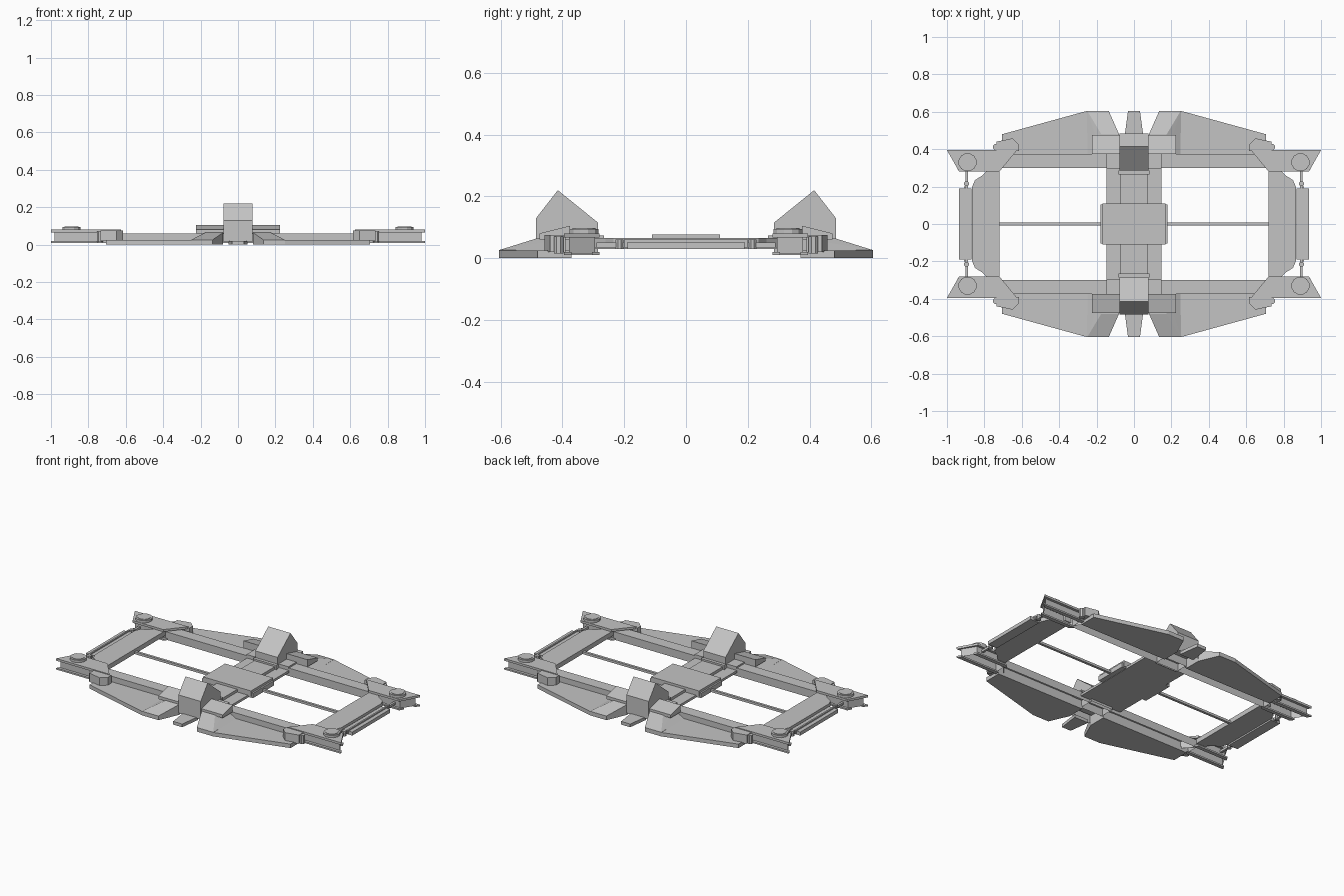
import bpy, bmesh, math
from mathutils import Vector

cube = bpy.data.objects.get("Cube")
if cube:
    bpy.data.objects.remove(cube, do_unlink=True)

steel = bpy.data.materials.new("frame_grey")
steel.use_nodes = True
GREY = (0.55, 0.55, 0.55, 1)
steel.diffuse_color = GREY
steel.node_tree.nodes["Principled BSDF"].inputs["Base Color"].default_value = GREY


def finish(name, bm, mirror, hollow=False):
    """Make an object, mirrored over the named axes; hollow parts have no underside."""
    bmesh.ops.recalc_face_normals(bm, faces=bm.faces)
    if hollow:
        low = min(v.co.z for v in bm.verts) + .001
        under = [f for f in bm.faces if all(v.co.z < low for v in f.verts)]
        bmesh.ops.delete(bm, geom=under, context="FACES")
    mesh = bpy.data.meshes.new(name)
    bm.to_mesh(mesh)
    bm.free()
    mesh.materials.append(steel)
    ob = bpy.data.objects.new(name, mesh)
    bpy.context.collection.objects.link(ob)
    if mirror:
        mod = ob.modifiers.new("mirror", "MIRROR")
        mod.use_axis = ("x" in mirror, "y" in mirror, False)
        mod.use_mirror_merge = False


def prism(name, outline, lo, hi, mirror="", axis="z", hollow=False):
    """Extrude an outline along z, or a (y, z) outline along x."""
    bm = bmesh.new()
    place = (lambda a, b, c: (a, b, c)) if axis == "z" else (lambda a, b, c: (c, a, b))
    face = bm.faces.new([bm.verts.new(place(a, b, lo)) for a, b in outline])
    new = bmesh.ops.extrude_face_region(bm, geom=[face])["geom"]
    step = Vector(place(0, 0, hi - lo))
    bmesh.ops.translate(bm, vec=step, verts=[v for v in new if isinstance(v, bmesh.types.BMVert)])
    finish(name, bm, mirror, hollow)


def box(name, x, y, z, mirror="", hollow=False):
    outline = [(x[0], y[0]), (x[1], y[0]), (x[1], y[1]), (x[0], y[1])]
    prism(name, outline, *z, mirror, hollow=hollow)


def hull(name, points, mirror):
    bm = bmesh.new()
    for p in points:
        bm.verts.new(p)
    bmesh.ops.convex_hull(bm, input=bm.verts[:])
    bmesh.ops.dissolve_limit(bm, angle_limit=0.01, verts=bm.verts[:], edges=bm.edges[:])
    finish(name, bm, mirror)


def disc(name, x, y, r, z, sides, mirror):
    ring = [(x + r * math.cos(math.tau * (i + .5) / sides),
             y + r * math.sin(math.tau * (i + .5) / sides)) for i in range(sides)]
    prism(name, ring, *z, mirror)


# Long side beams, open below, and end cross beams with narrowed ends
box("side_beam", (-.72, .72), (.3, .375), (.01, .06), "y", hollow=True)
END = [(.865, .2), (.85, .235), (.81, .26), (.77, .3), (.72, .3)]
prism("end_beam", END + [(x, -y) for x, y in reversed(END)], .035, .065, "x")

# Corner brackets shaped as channels, open below with narrow lips
prism("corner_top_flange", [(.625, .395), (.72, .28), (.935, .28), (1.0, .395)], .066, .08, "xy")
prism("corner_outer_lip", [(.625, .395), (.645, .37), (.985, .37), (1.0, .395)], .01, .02, "xy")
prism("corner_inner_lip", [(.7, .305), (.72, .28), (.935, .28), (.95, .305)], .01, .02, "xy")
prism("corner_web", [(.66, .378), (.73, .295), (.93, .295), (.98, .378)],
      .015, .067, "xy", hollow=True)
disc("corner_puck", .89, .33, .049, (.08, .095), 12, "xy")
disc("corner_puck_cap", .89, .33, .038, (.095, .098), 12, "xy")

# Outer corner steps with pins
prism("corner_step", [(.615, .39), (.735, .39), (.735, .44), (.65, .458), (.615, .425)],
      .02, .075, "xy")
disc("corner_pin", .738, .412, .017, (.015, .07), 8, "xy")

# Flat outer skirts with a raised gusset beside each tower
prism("side_skirt", [(.08, .37), (.705, .37), (.705, .48), (.25, .605), (.135, .605), (.08, .48)],
      0, .025, "xy")
hull("skirt_gusset",
     [(.25, .605, .024), (.135, .605, .024), (.08, .48, .024), (.08, .375, .024), (.25, .375, .024),
      (.25, .605, .026), (.135, .605, .026), (.08, .48, .065), (.175, .48, .065),
      (.08, .375, .065), (.175, .375, .065)], "xy")

# Middle towers, their wedge brackets and outer tongues
prism("tower", [(.285, .015), (.285, .115), (.415, .22), (.485, .13), (.485, .015)],
      -.078, .078, "y", "x", hollow=True)
prism("tower_bracket", [(.375, .06), (.375, .105), (.475, .08), (.475, .06)],
      -.225, .225, "y", "x")
prism("tower_tongue", [(-.05, .47), (.05, .47), (.032, .605), (-.032, .605)], 0, .02, "y")

# Central cross member
box("transom", (-.147, .147), (-.3, .3), (.03, .045))
box("transom_end_plate", (.075, .147), (.295, .39), (.058, .07), "xy")
box("bolster", (-.072, .072), (-.29, .29), (.035, .062))
box("bolster_collar", (-.082, .082), (.265, .285), (.035, .073), "y")
box("center_plate", (-.168, .168), (-.11, .11), (.04, .077))
box("center_plate_lip", (-.178, .178), (-.105, .105), (.032, .062))

# Thin rods and end brake bars
box("center_rod", (.17, .73), (-.008, .008), (.035, .05), "x")
box("brake_bar", (.87, .935), (-.19, .19), (.03, .052), "x")
box("brake_bar_rim", (.9, .91), (-.2, .2), (.035, .06), "x")
box("brake_link", (.888, .902), (.19, .29), (.035, .05), "xy")
disc("brake_link_pin", .895, .215, .014, (.03, .06), 8, "xy")
